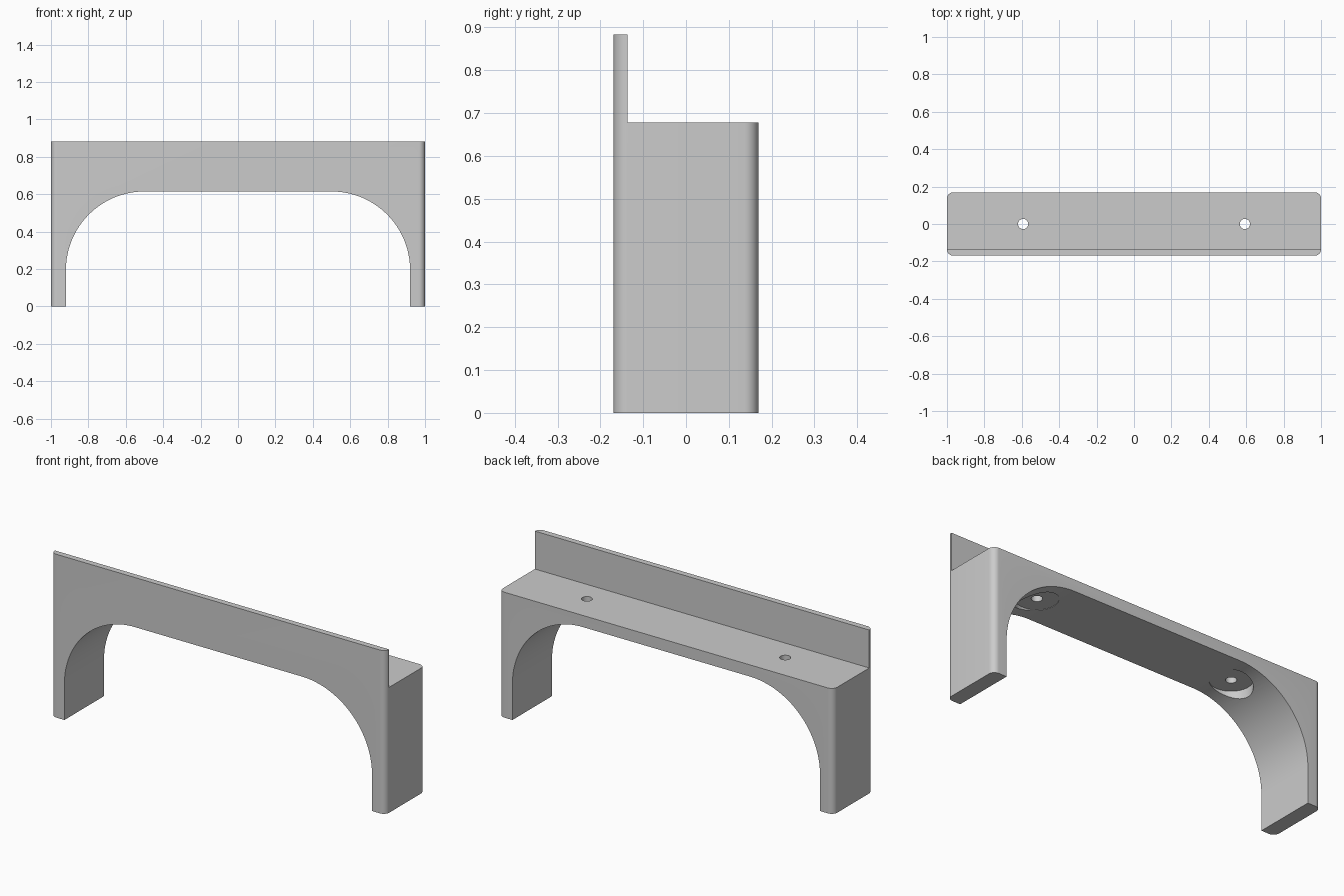
import bpy, bmesh, math
from mathutils import Vector

if "Cube" in bpy.data.objects:
    bpy.data.objects.remove(bpy.data.objects["Cube"], do_unlink=True)

WIDTH, DEPTH, HEIGHT = 2.0, 0.338, 0.883
SHELF_Z, LIP_Y = 0.678, -0.137
ARCH_HALF, ARCH_TOP, ARCH_R = 0.92, 0.615, 0.42
CORNER_R, HOLE_X = 0.033, 0.593

grey = bpy.data.materials.new("plain grey")
grey.use_nodes = True
colour = (0.6, 0.6, 0.6, 1)
grey.diffuse_color = colour
grey.node_tree.nodes["Principled BSDF"].inputs["Base Color"].default_value = colour


def arc(cx, cy, r, start, end, steps):
    """Points along a circular arc, angles in degrees."""
    angles = [math.radians(start + (end - start) * i / steps) for i in range(steps + 1)]
    return [(cx + r * math.cos(a), cy + r * math.sin(a)) for a in angles]


def prism(name, outline, place, direction):
    """Extrude a flat outline into a solid."""
    bm = bmesh.new()
    face = bm.faces.new([bm.verts.new(place(u, v)) for u, v in outline])
    new = bmesh.ops.extrude_face_region(bm, geom=[face])["geom"]
    bmesh.ops.translate(bm, vec=Vector(direction),
                        verts=[g for g in new if isinstance(g, bmesh.types.BMVert)])
    bmesh.ops.recalc_face_normals(bm, faces=bm.faces)
    mesh = bpy.data.meshes.new(name)
    bm.to_mesh(mesh)
    bm.free()
    obj = bpy.data.objects.new(name, mesh)
    bpy.context.collection.objects.link(obj)
    mesh.materials.append(grey)
    return obj


def upright(name, outline, bottom, top):
    return prism(name, outline, lambda u, v: (u, v, bottom), (0, 0, top - bottom))


# Body block with rounded upright corners
cx, cy = WIDTH / 2 - CORNER_R, DEPTH / 2 - CORNER_R
plan = []
for i, (sx, sy) in enumerate([(1, 1), (-1, 1), (-1, -1), (1, -1)]):
    plan += arc(sx * cx, sy * cy, CORNER_R, 90 * i, 90 * i + 90, 10)
bracket = upright("shelf_bracket", plan, 0, HEIGHT)

# Shelf step behind the front lip
step = [(-2, LIP_Y), (2, LIP_Y), (2, 1), (-2, 1)]
cutters = [upright("step_cutter", step, SHELF_Z, 2)]

# Arched opening between the legs
ax, az = ARCH_HALF - ARCH_R, ARCH_TOP - ARCH_R
arch = ([(-ARCH_HALF, -1), (ARCH_HALF, -1)]
        + arc(ax, az, ARCH_R, 0, 90, 32) + arc(-ax, az, ARCH_R, 90, 180, 32))
cutters.append(prism("arch_cutter", arch, lambda u, v: (u, -1, v), (0, 2, 0)))

# Screw holes with a wide recess for the head underneath
for side in (-1, 1):
    for name, radius, bottom, top in (("hole_cutter", 0.027, 0.3, 1),
                                      ("recess_cutter", 0.104, 0.3, ARCH_TOP + 0.002)):
        ring = arc(side * HOLE_X, 0, radius, 0, 360, 40)[:-1]
        cutters.append(upright(name, ring, bottom, top))

bpy.ops.object.select_all(action="DESELECT")
bpy.context.view_layer.objects.active = bracket
bracket.select_set(True)
for cutter in cutters:
    cutter.hide_render = True
    mod = bracket.modifiers.new("cut", "BOOLEAN")
    mod.operation, mod.solver, mod.object = "DIFFERENCE", "EXACT", cutter
    bpy.ops.object.modifier_apply(modifier=mod.name)
    bpy.data.objects.remove(cutter, do_unlink=True)

bpy.ops.object.shade_smooth_by_angle(angle=math.radians(30))
